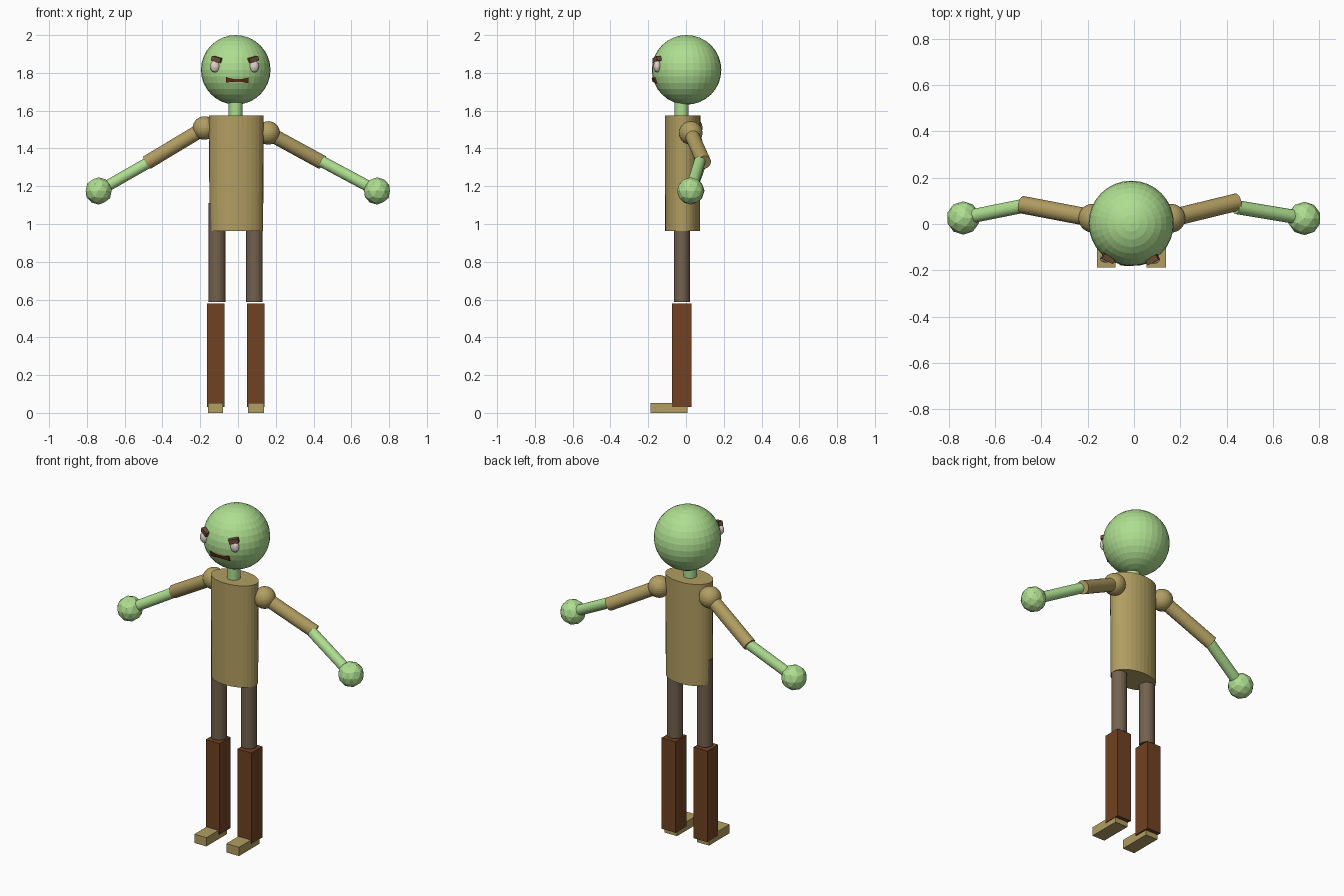
import bpy, bmesh, math
from mathutils import Vector, Matrix

if "Cube" in bpy.data.objects:
    bpy.data.objects.remove(bpy.data.objects["Cube"])


def material(name, r, g, b):
    lin = [(c / 255 / 12.92) if c < 11 else ((c / 255 + 0.055) / 1.055) ** 2.4 for c in (r, g, b)]
    m = bpy.data.materials.new(name)
    m.diffuse_color = (*lin, 1)
    m.use_nodes = True
    m.node_tree.nodes["Principled BSDF"].inputs["Base Color"].default_value = m.diffuse_color
    return m


GREEN = material("green skin", 174, 222, 144)
TAN = material("tan cloth", 178, 158, 98)
GREY = material("grey brown trousers", 115, 97, 78)
BROWN = material("brown boots", 112, 66, 35)
WHITE = material("eye white", 222, 208, 198)
BROW = material("brow brown", 108, 78, 56)
MOUTH = material("mouth brown", 108, 52, 24)


def finish(name, bm, mat):
    bmesh.ops.recalc_face_normals(bm, faces=bm.faces)
    mesh = bpy.data.meshes.new(name)
    bm.to_mesh(mesh)
    bm.free()
    mesh.materials.append(mat)
    ob = bpy.data.objects.new(name, mesh)
    bpy.context.collection.objects.link(ob)
    return ob


def ball(name, mat, center, radii, u=32, v=16):
    bm = bmesh.new()
    bmesh.ops.create_uvsphere(bm, u_segments=u, v_segments=v, radius=1,
                              matrix=Matrix.LocRotScale(Vector(center), None, Vector(radii)))
    return finish(name, bm, mat)


def box(name, mat, lo, hi, rot=None):
    lo, hi = Vector(lo), Vector(hi)
    bm = bmesh.new()
    bmesh.ops.create_cube(bm, size=1, matrix=Matrix.LocRotScale((lo + hi) / 2, rot, hi - lo))
    return finish(name, bm, mat)


def rod(name, mat, a, b, r, squash=1.0, taper=1.0):
    """Cylinder from a to b; squash flattens it in y for vertical rods."""
    a, b = Vector(a), Vector(b)
    d = b - a
    bm = bmesh.new()
    bmesh.ops.create_cone(bm, cap_ends=True, segments=32, radius1=r, radius2=r * taper, depth=d.length)
    bmesh.ops.scale(bm, vec=(1, squash, 1), verts=bm.verts)
    rot = Vector((0, 0, 1)).rotation_difference(d)
    bmesh.ops.transform(bm, matrix=Matrix.LocRotScale((a + b) / 2, rot, None), verts=bm.verts)
    return finish(name, bm, mat)


# head, neck and torso
HEAD, R = Vector((-0.012, 0.003, 1.816)), 0.184
ball("head", GREEN, HEAD, (R, R, R))
rod("neck", GREEN, (-0.012, -0.023, 1.5), (-0.012, -0.023, 1.68), 0.037)
rod("torso", TAN, (-0.009, -0.018, 0.962), (-0.009, -0.018, 1.575), 0.142, 0.65, 1.02)

# arms: shoulder, elbow of sleeve, elbow of forearm, hand
ARMS = {
    "left": ((-0.178, 0.025, 1.508), (-0.482, 0.083, 1.325), (-0.47, 0.08, 1.328), (-0.738, 0.026, 1.175)),
    "right": ((0.16, 0.025, 1.482), (0.446, 0.095, 1.326), (0.442, 0.073, 1.332), (0.736, 0.024, 1.175)),
}
for side, (shoulder, elbow, fore, hand) in ARMS.items():
    ball(side + "_shoulder", TAN, shoulder, (0.062,) * 3)
    rod(side + "_upper_arm", TAN, shoulder, elbow, 0.038)
    rod(side + "_forearm", GREEN, fore, hand, 0.03)
    bm = bmesh.new()
    bmesh.ops.create_icosphere(bm, subdivisions=2, radius=0.072, matrix=Matrix.Translation(hand))
    finish(side + "_hand", bm, GREEN)

# legs: thigh centre, boot leg range and foot range in x
LEGS = {
    "left": (-0.111, (-0.163, -0.071), (-0.159, -0.079)),
    "right": (0.087, (0.048, 0.141), (0.054, 0.138)),
}
for side, (tx, shin, foot) in LEGS.items():
    rod(side + "_thigh", GREY, (tx, -0.021, 0.587), (tx, -0.021, 1.11), 0.044, 0.95)
    box(side + "_boot_leg", BROWN, (shin[0], -0.074, 0.03), (shin[1], 0.03, 0.578))
    box(side + "_foot", TAN, (foot[0], -0.188, 0), (foot[1], 0.008, 0.053))

# eyes and slanted brows
FACE = {"left": (-0.122, -0.112, -0.147, 1), "right": (0.085, 0.08, -0.152, -1)}
for side, (ex, bx, ey, s) in FACE.items():
    ball(side + "_eye", WHITE, (ex, ey, 1.835), (0.026, 0.02, 0.032), 16, 10)
    turn = Matrix.Rotation(-s * 0.45, 3, 'Z') @ Matrix.Rotation(s * 0.25, 3, 'Y')
    box(side + "_brow", BROW, (bx - 0.027, ey - 0.015, 1.858),
        (bx + 0.027, ey + 0.011, 1.884), turn.to_quaternion())

# mouth: thin strip that follows the head, narrow in the middle
bm = bmesh.new()
rings = []
for x, top, bottom in ((-0.063, 1.778, 1.748), (-0.03, 1.769, 1.753), (0.025, 1.768, 1.752), (0.056, 1.776, 1.745)):
    ring = []
    for z, off in ((top, 0.008), (bottom, 0.008), (bottom, -0.006), (top, -0.006)):
        y = HEAD.y - math.sqrt(R * R - (x - HEAD.x) ** 2 - (z - HEAD.z) ** 2) - off
        ring.append(bm.verts.new((x, y, z)))
    rings.append(ring)
for a, b in zip(rings, rings[1:]):
    for i in range(4):
        bm.faces.new((a[i], a[(i + 1) % 4], b[(i + 1) % 4], b[i]))
bm.faces.new(rings[0])
bm.faces.new(rings[-1])
finish("mouth", bm, MOUTH)
